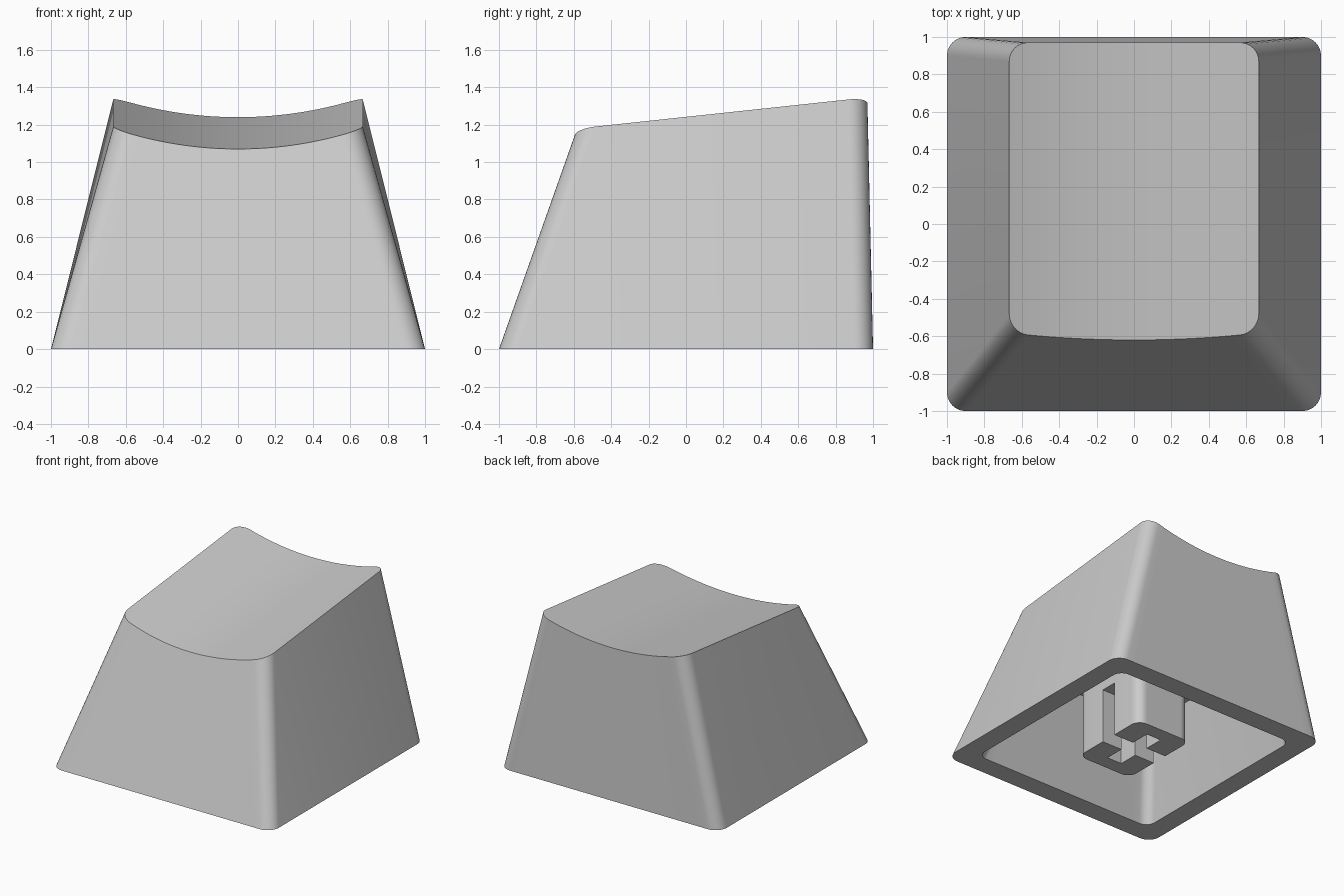
import bpy, bmesh, math

cube = bpy.data.objects.get("Cube")
if cube:
    bpy.data.objects.remove(cube, do_unlink=True)

# Single plastic colour
plastic = bpy.data.materials.new("grey_plastic")
plastic.use_nodes = True
GREY = (0.6, 0.6, 0.6, 1)
plastic.diffuse_color = GREY
plastic.node_tree.nodes["Principled BSDF"].inputs["Base Color"].default_value = GREY

ARC, EDGE = 8, 24          # corner and edge segments
DISH_RADIUS = 2.16
FRONT_SLOPE = 0.355


def dish(x):
    return DISH_RADIUS - math.sqrt(DISH_RADIUS ** 2 - x * x)


def top_height(x, y):
    return 1.07 + 0.107 * (y + 0.62) + dish(x)


def rounded_rect(half_x, y0, y1, r):
    """Front points left to right, then back points right to left."""
    left = []
    for i in range(ARC + 1):
        a = math.pi / 2 * i / ARC
        left.append((-half_x + r - r * math.cos(a), r - r * math.sin(a)))
    inner = half_x - r
    mid = [(-inner + 2 * inner * i / EDGE, 0) for i in range(1, EDGE)]
    row = left + mid + [(-x, inset) for x, inset in reversed(left)]
    return [(x, y0 + d) for x, d in row] + [(x, y1 - d) for x, d in reversed(row)]


def add_loop(bm, points, height):
    return [bm.verts.new((x, y, height(x, y) if callable(height) else height))
            for x, y in points]


def bridge(bm, a, b):
    n = len(a)
    for i in range(n):
        j = (i + 1) % n
        bm.faces.new((a[i], a[j], b[j], b[i]))


def cap(bm, loop):
    """Fill a loop with strips running front to back."""
    n = len(loop)
    for i in range(n // 2 - 1):
        bm.faces.new((loop[i], loop[i + 1], loop[n - 2 - i], loop[n - 1 - i]))


def finish(bm, name):
    bmesh.ops.recalc_face_normals(bm, faces=bm.faces[:])
    mesh = bpy.data.meshes.new(name)
    bm.to_mesh(mesh)
    bm.free()
    mesh.materials.append(plastic)
    obj = bpy.data.objects.new(name, mesh)
    bpy.context.collection.objects.link(obj)
    return obj


def shade(obj):
    bpy.ops.object.select_all(action="DESELECT")
    obj.select_set(True)
    bpy.context.view_layer.objects.active = obj
    bpy.ops.object.shade_smooth_by_angle(angle=math.radians(30))


def prism(name, points, z0, z1):
    bm = bmesh.new()
    low, high = add_loop(bm, points, z0), add_loop(bm, points, z1)
    bridge(bm, low, high)
    bm.faces.new(low)
    bm.faces.new(high)
    return finish(bm, name)


# Hollow cap: tapered outside, dished top, flat rim and cavity
bm = bmesh.new()
top_outline = [(x, y + FRONT_SLOPE * dish(x) if y < 0 else y)
               for x, y in rounded_rect(0.667, -0.62, 0.97, 0.1)]
outer_base = add_loop(bm, rounded_rect(1, -1, 1, 0.1), 0)
outer_top = add_loop(bm, top_outline, top_height)
inner_base = add_loop(bm, rounded_rect(0.833, -0.833, 0.833, 0.08), 0)
inner_top = add_loop(bm, rounded_rect(0.65, -0.59, 0.8, 0.08), 0.72)
bridge(bm, outer_base, outer_top)
bridge(bm, inner_base, outer_base)
bridge(bm, inner_top, inner_base)
cap(bm, outer_top)
cap(bm, inner_top)
shade(finish(bm, "cap_shell"))

# Mounting stem with a cross-shaped socket, open at the left and right
stem = prism("stem", rounded_rect(0.25, -0.35, 0.35, 0.08), 0, 0.74)
w, long_x, long_y = 0.067, 0.4, 0.23
quarter = [(long_x, w), (w, w), (w, long_y)]
cross = []
for sx, sy in ((1, 1), (-1, 1), (-1, -1), (1, -1)):
    corner = [(sx * x, sy * y) for x, y in quarter]
    cross += corner if sx * sy > 0 else corner[::-1]
cutter = prism("socket_cutter", cross, -0.1, 0.45)
cutter.hide_render = True
cutter.hide_viewport = True
cut = stem.modifiers.new("socket", "BOOLEAN")
cut.operation = "DIFFERENCE"
cut.solver = "EXACT"
cut.object = cutter

# Bake the socket into the stem, then drop the cutter
bpy.context.view_layer.update()
baked = bpy.data.meshes.new_from_object(
    stem.evaluated_get(bpy.context.evaluated_depsgraph_get()))
stem.modifiers.clear()
stem.data = baked
bpy.data.objects.remove(cutter, do_unlink=True)
shade(stem)
